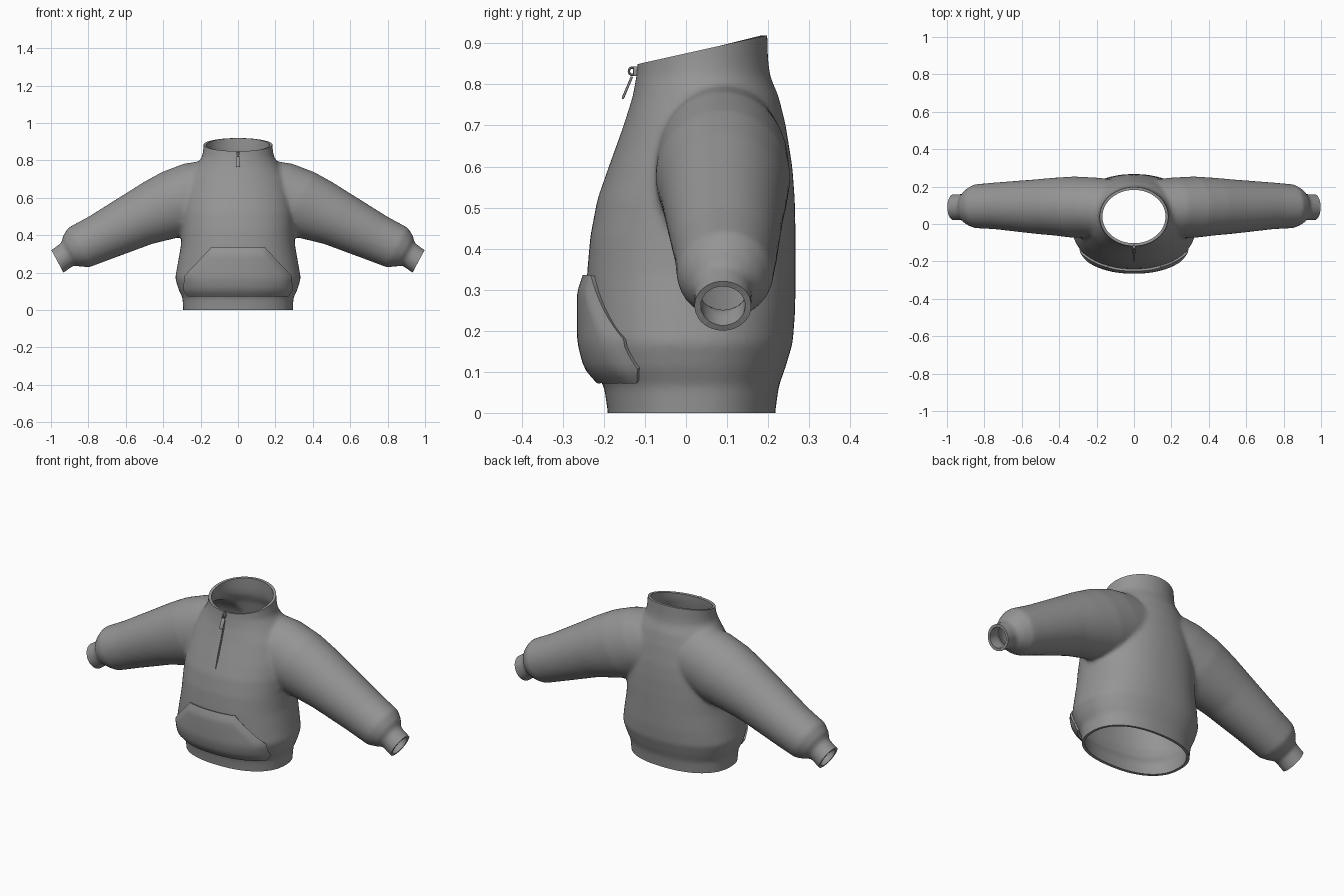
import bpy, bmesh, math
from mathutils import Vector
from mathutils.bvhtree import BVHTree

cube = bpy.data.objects.get("Cube")
if cube:
    bpy.data.objects.remove(cube, do_unlink=True)

grey = bpy.data.materials.new("grey_fleece")
grey.use_nodes = True
grey.diffuse_color = (0.3, 0.3, 0.3, 1)
bsdf = next(n for n in grey.node_tree.nodes if n.type == 'BSDF_PRINCIPLED')
bsdf.inputs["Base Color"].default_value = (0.3, 0.3, 0.3, 1)
bsdf.inputs["Roughness"].default_value = 0.8


def activate(obj):
    bpy.ops.object.select_all(action='DESELECT')
    obj.select_set(True)
    bpy.context.view_layer.objects.active = obj


def to_object(name, bm):
    mesh = bpy.data.meshes.new(name)
    bm.to_mesh(mesh)
    mesh.materials.append(grey)
    obj = bpy.data.objects.new(name, mesh)
    bpy.context.collection.objects.link(obj)
    return obj


def modify(obj, kind, **settings):
    activate(obj)
    mod = obj.modifiers.new(kind.lower(), kind)
    for key, value in settings.items():
        setattr(mod, key, value)
    bpy.ops.object.modifier_apply(modifier=mod.name)


def smooth(obj, degrees=40):
    activate(obj)
    bpy.ops.object.shade_smooth_by_angle(angle=math.radians(degrees))


def loft(bm, rings, sides=64):
    """Closed tube through rings of (centre, u axis, v axis, power)."""
    loops = []
    for centre, u, v, power in rings:
        loop = []
        for i in range(sides):
            a = 2 * math.pi * i / sides
            c, s = math.cos(a), math.sin(a)
            pu = math.copysign(abs(c) ** (2 / power), c)
            pv = math.copysign(abs(s) ** (2 / power), s)
            loop.append(bm.verts.new(Vector(centre) + Vector(u) * pu + Vector(v) * pv))
        loops.append(loop)
    faces = [bm.faces.new(loops[0]), bm.faces.new(loops[-1])]
    for lower, upper in zip(loops, loops[1:]):
        for i in range(sides):
            j = (i + 1) % sides
            faces.append(bm.faces.new((lower[i], lower[j], upper[j], upper[i])))
    bmesh.ops.recalc_face_normals(bm, faces=faces)


# Torso and collar: height, half width, front y, back y, roundness power
torso = [
    (-0.08, 0.29, -0.19, 0.215, 2.3), (0.0, 0.293, -0.19, 0.217, 2.3),
    (0.065, 0.297, -0.2, 0.226, 2.3), (0.11, 0.318, -0.225, 0.242, 2.3),
    (0.17, 0.336, -0.242, 0.26, 2.3), (0.25, 0.322, -0.243, 0.266, 2.3),
    (0.34, 0.306, -0.241, 0.267, 2.3), (0.43, 0.3, -0.233, 0.267, 2.3),
    (0.52, 0.3, -0.216, 0.265, 2.2), (0.6, 0.295, -0.188, 0.259, 2.1),
    (0.7, 0.27, -0.152, 0.243, 2), (0.77, 0.225, -0.13, 0.226, 2),
    (0.82, 0.192, -0.121, 0.205, 2), (0.86, 0.186, -0.117, 0.2, 2),
    (1.0, 0.176, -0.112, 0.195, 2),
]
# Sleeves: x, z, radius across, centre y, radius along y
sleeve = [
    (0.1, 0.64, 0.18, 0.085, 0.15), (0.2, 0.615, 0.19, 0.088, 0.16),
    (0.32, 0.572, 0.187, 0.09, 0.164), (0.43, 0.53, 0.17, 0.093, 0.154),
    (0.53, 0.488, 0.152, 0.093, 0.145), (0.74, 0.385, 0.128, 0.097, 0.125),
    (0.85, 0.335, 0.12, 0.095, 0.117), (0.892, 0.314, 0.093, 0.092, 0.094),
    (0.91, 0.3, 0.069, 0.09, 0.07), (0.965, 0.26, 0.069, 0.09, 0.07),
    (1.03, 0.225, 0.069, 0.09, 0.07),
]

bm = bmesh.new()
loft(bm, [((0, (f + b) / 2, z), (w, 0, 0), (0, (b - f) / 2, 0), p)
          for z, w, f, b, p in torso])
for side in (1, -1):
    loft(bm, [((side * x, y, z), (0, ry, 0), (side * r * 0.48, 0, r * 0.88), 2)
              for x, z, r, y, ry in sleeve])
pullover = to_object("pullover_body", bm)
bm.free()

# Blend torso and sleeves into one skin
modify(pullover, 'REMESH', mode='VOXEL', voxel_size=0.011)
modify(pullover, 'SMOOTH', factor=0.5, iterations=7)

# Open the hem, collar and cuffs with clean cuts
bm = bmesh.new()
bm.from_mesh(pullover.data)
cuts = [((0, 0, 0), (0, 0, -1)), ((0, -0.115, 0.85), (0, -0.217, 0.976))]
cuts += [((s * 0.965, 0.09, 0.26), (s * 0.88, 0, -0.48)) for s in (1, -1)]
for point, normal in cuts:
    bmesh.ops.bisect_plane(bm, geom=bm.verts[:] + bm.edges[:] + bm.faces[:],
                           plane_co=point, plane_no=normal, clear_outer=True)
bm.to_mesh(pullover.data)
skin = BVHTree.FromBMesh(bm)
bm.free()
if not pullover.data.materials:
    pullover.data.materials.append(grey)
modify(pullover, 'SOLIDIFY', thickness=0.015, offset=-1)


def on_front(x, z, lift=0.0):
    """Point on the front of the torso, raised along its normal."""
    hit, normal = skin.ray_cast(Vector((x, -1, z)), Vector((0, 1, 0)))[:2]
    if hit is None:
        return Vector((x, -0.08, z))
    if normal.y > 0:
        normal = -normal
    return hit + normal * lift


# Zip seam: narrow groove from collar to chest
bm = bmesh.new()
steps, rows = 16, []
for i in range(steps + 1):
    z = 0.555 + 0.29 * i / steps
    half = 0.0015 + 0.0025 * min(1, i / 4)
    front = on_front(0, min(z, 0.84))
    rows.append([bm.verts.new((x, front.y + dy, z + (0.02 if i == steps else 0)))
                 for x, dy in ((-half, -0.02), (half, -0.02), (half, 0.008), (-half, 0.008))])
bm.faces.new(rows[0])
bm.faces.new(rows[-1])
for a, b in zip(rows, rows[1:]):
    for i in range(4):
        j = (i + 1) % 4
        bm.faces.new((a[i], a[j], b[j], b[i]))
bmesh.ops.recalc_face_normals(bm, faces=bm.faces[:])
cutter = to_object("zip_groove_cutter", bm)
bm.free()
cutter.hide_render = True
modify(pullover, 'BOOLEAN', operation='DIFFERENCE', solver='EXACT', object=cutter)
bpy.data.objects.remove(cutter, do_unlink=True)
smooth(pullover)

# Front pocket: padded panel that follows the torso
outline = [(0.077, 0.262), (0.11, 0.284), (0.18, 0.28), (0.335, 0.14)]
levels = []
for (z0, w0), (z1, w1) in zip(outline, outline[1:]):
    n = max(2, round((z1 - z0) / 0.016))
    levels += [(z0 + (z1 - z0) * i / n, w0 + (w1 - w0) * i / n) for i in range(n)]
levels.append(outline[-1])
bm = bmesh.new()
columns, grid = 36, []
for z, w in levels:
    row = []
    for i in range(columns + 1):
        u = 2 * i / columns - 1
        edge = min((1 - abs(u)) * w, z - 0.077, 0.335 - z)
        row.append(bm.verts.new(on_front(u * w, z, 0.011 + 0.012 * min(1, edge / 0.04))))
    grid.append(row)
for a, b in zip(grid, grid[1:]):
    for i in range(columns):
        bm.faces.new((a[i], a[i + 1], b[i + 1], b[i]))
pocket = to_object("front_pocket", bm)
bm.free()
modify(pocket, 'SOLIDIFY', thickness=0.026, offset=-1)
smooth(pocket, 50)


# Zip slider, ring and hanging pull tab
def box(name, centre, size, tilt=0.0, bevel=0.003):
    bpy.ops.mesh.primitive_cube_add(size=1, location=centre)
    obj = bpy.context.object
    obj.name = name
    obj.scale = size
    bpy.ops.object.transform_apply(location=False, rotation=False, scale=True)
    modify(obj, 'BEVEL', width=bevel, segments=2)
    obj.rotation_euler.x = tilt
    obj.data.materials.append(grey)
    smooth(obj)


box("zip_slider", (0, -0.122, 0.832), (0.018, 0.014, 0.024))
box("zip_pull_tab", (0, -0.143, 0.792), (0.023, 0.006, 0.06), tilt=-math.radians(23))
bpy.ops.mesh.primitive_torus_add(location=(0, -0.13, 0.832), rotation=(0, math.pi / 2, 0),
                                 major_radius=0.009, minor_radius=0.003,
                                 major_segments=20, minor_segments=8)
ring = bpy.context.object
ring.name = "zip_ring"
ring.data.materials.append(grey)
smooth(ring)
